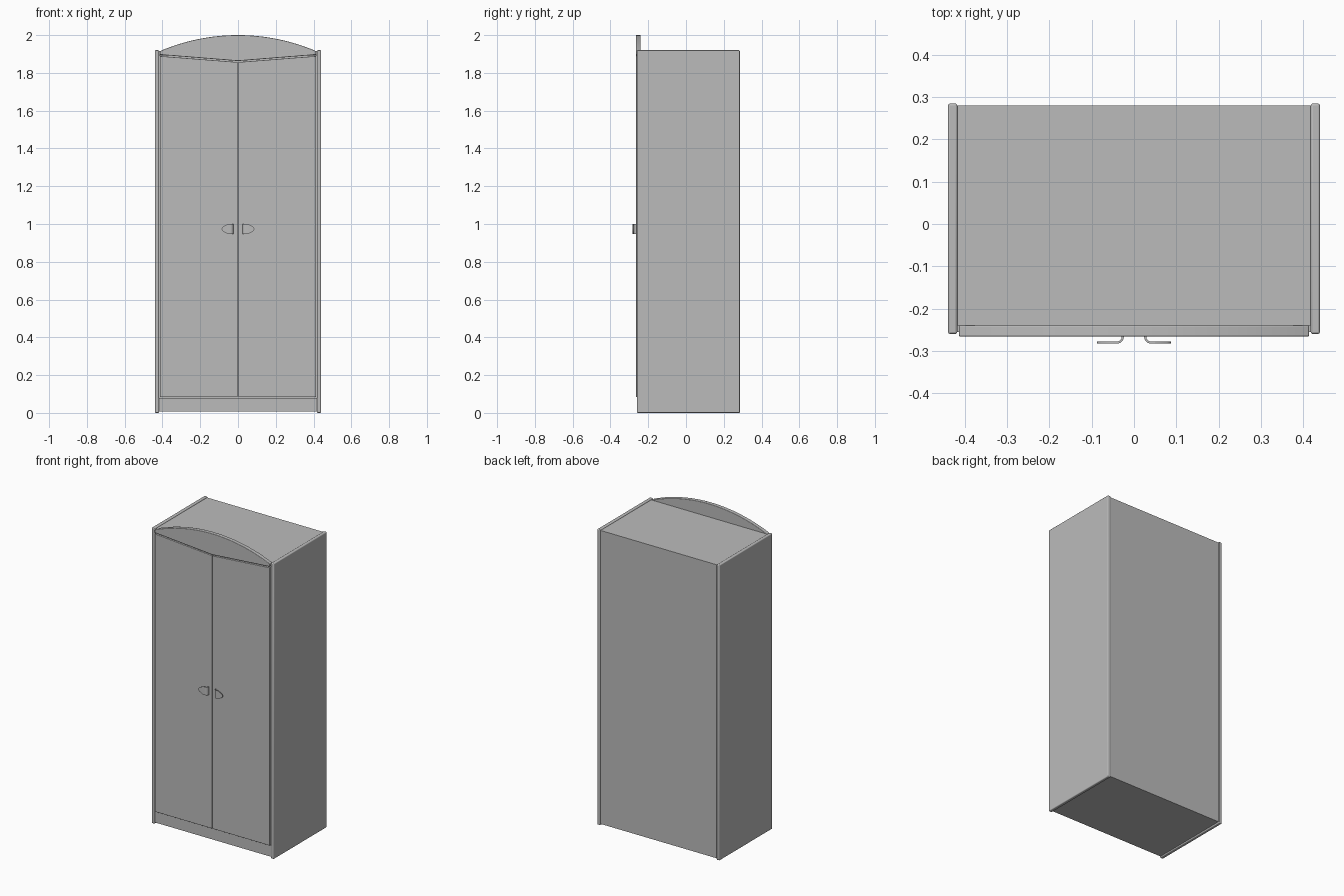
import bpy, bmesh, math

cube = bpy.data.objects.get("Cube")
if cube:
    bpy.data.objects.remove(cube, do_unlink=True)

grey = bpy.data.materials.new("plain_grey")
grey.use_nodes = True
colour = (0.5, 0.5, 0.5, 1)
grey.diffuse_color = colour
grey.node_tree.nodes["Principled BSDF"].inputs["Base Color"].default_value = colour


def prism(name, outline, start, depth, axis="y", bevel=0.0, segments=3):
    """Extrude an (x, z) outline along y, or an (x, y) outline along z."""
    bm = bmesh.new()
    if axis == "y":
        verts = [bm.verts.new((a, start, b)) for a, b in outline]
        move = (0, depth, 0)
    else:
        verts = [bm.verts.new((a, b, start)) for a, b in outline]
        move = (0, 0, depth)
    face = bm.faces.new(verts)
    ext = bmesh.ops.extrude_face_region(bm, geom=[face])
    new = [v for v in ext["geom"] if isinstance(v, bmesh.types.BMVert)]
    bmesh.ops.translate(bm, verts=new, vec=move)
    bmesh.ops.recalc_face_normals(bm, faces=bm.faces)
    mesh = bpy.data.meshes.new(name)
    bm.to_mesh(mesh)
    bm.free()
    obj = bpy.data.objects.new(name, mesh)
    bpy.context.collection.objects.link(obj)
    mesh.materials.append(grey)
    if bevel:
        mod = obj.modifiers.new("soft_edges", "BEVEL")
        mod.width, mod.segments = bevel, segments
        mod.limit_method, mod.angle_limit = "ANGLE", math.radians(40)
    bpy.ops.object.select_all(action="DESELECT")
    obj.select_set(True)
    bpy.context.view_layer.objects.active = obj
    bpy.ops.object.shade_smooth_by_angle(angle=math.radians(35))
    return obj


def board(name, x, y, z, bevel=0.0):
    outline = [(x[0], z[0]), (x[1], z[0]), (x[1], z[1]), (x[0], z[1])]
    return prism(name, outline, y[0], y[1] - y[0], bevel=bevel)


# Carcass boards
INNER, FRONT, BACK = 0.418, -0.24, 0.28
board("top_board", (-INNER, INNER), (FRONT, BACK), (1.893, 1.915))
board("bottom_board", (-INNER, INNER), (FRONT, BACK), (0.008, 0.08))
board("back_board", (-INNER, INNER), (0.268, BACK), (0.01, 1.915))
board("plinth", (-INNER, INNER), (-0.255, FRONT), (0.008, 0.08))

# Arched cornice with a shallow V along its lower edge
HALF, RISE = 0.414, 0.085
radius = (HALF ** 2 + RISE ** 2) / (2 * RISE)
sweep = math.asin(HALF / radius)
arc = [(radius * math.sin(t), 2.0 - radius + radius * math.cos(t))
       for t in (sweep * (1 - i / 16) for i in range(33))]
prism("arched_cornice", [(-HALF, 1.896), (0, 1.863), (HALF, 1.896)] + arc,
      -0.266, 0.026, bevel=0.003)

for side, s in (("left", 1), ("right", -1)):
    # Side panel with rounded edges
    board(side + "_side_panel", sorted((s * 0.418, s * 0.44)),
          (-0.26, 0.285), (0, 1.92), bevel=0.005)

    # Door with a sloping top
    door = [(0.002, 0.083), (0.413, 0.083), (0.413, 1.889), (0.002, 1.857)]
    prism(side + "_door", [(s * x, z) for x, z in door], -0.265, 0.024, bevel=0.002)

    # Handle: curved strip bent out from the door, cut to a tapered tip
    def bend(r):
        return [(0.04 - r * math.cos(a), -0.267 - r * math.sin(a))
                for a in (math.pi / 2 * i / 6 for i in range(7))]
    outer = [(0.024, -0.264)] + bend(0.016)
    inner = bend(0.011)[::-1] + [(0.029, -0.264)]
    path = outer + [(0.05, -0.283), (0.05, -0.278)] + inner
    prism(side + "_handle_bend", [(s * x, y) for x, y in path], 0.947, 0.053, axis="z")
    half = [(0.05, 0.0265), (0.058, 0.024), (0.078, 0.014), (0.085, 0.007)]
    tip = [(x, 0.9735 - h) for x, h in half] + [(0.087, 0.9735)]
    tip += [(x, 0.9735 + h) for x, h in half[::-1]]
    prism(side + "_handle_grip", [(s * x, z) for x, z in tip], -0.283, 0.005)
